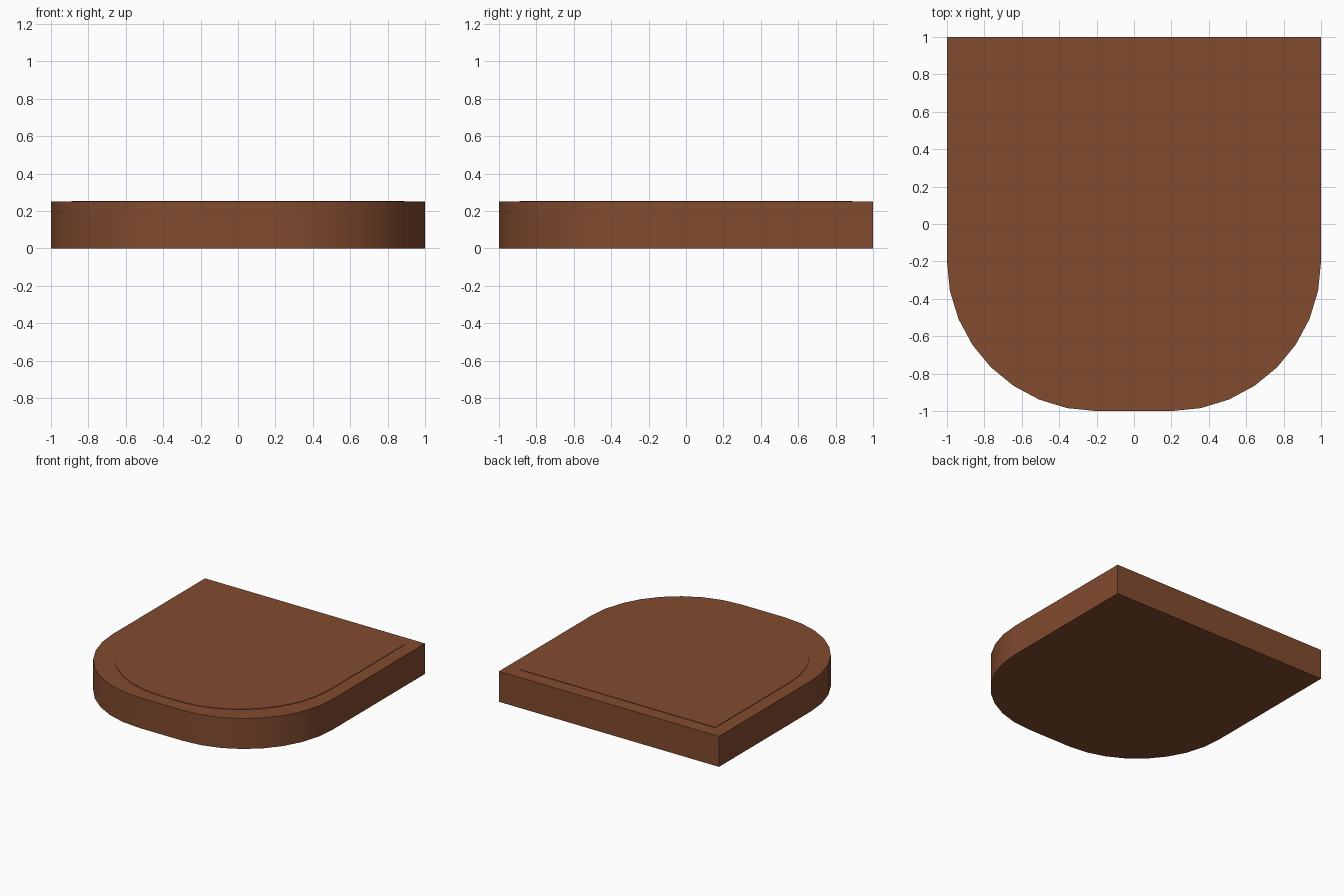
import bpy, bmesh, math

if "Cube" in bpy.data.objects:
    bpy.data.objects.remove(bpy.data.objects["Cube"])

brown = bpy.data.materials.new("brown")
brown.diffuse_color = (0.223, 0.0704, 0.0284, 1)
brown.use_nodes = True
brown.node_tree.nodes["Principled BSDF"].inputs["Base Color"].default_value = brown.diffuse_color


def outline(half, radius, steps=8):
    """Square back corners, rounded front corners, counter-clockwise."""
    c = half - radius
    pts = [(half, half), (-half, half)]
    for cx, start in ((-c, 180), (c, 270)):
        for i in range(steps + 1):
            a = math.radians(start + 90 * i / steps)
            pts.append((cx + radius * math.cos(a), -c + radius * math.sin(a)))
    return pts


def slab(name, pts, z0, z1):
    bm = bmesh.new()
    base = bm.faces.new([bm.verts.new((x, y, z0)) for x, y in pts])
    ext = bmesh.ops.extrude_face_region(bm, geom=[base], use_keep_orig=True)
    for v in ext["geom"]:
        if isinstance(v, bmesh.types.BMVert):
            v.co.z = z1
    bmesh.ops.recalc_face_normals(bm, faces=bm.faces)
    me = bpy.data.meshes.new(name)
    bm.to_mesh(me)
    bm.free()
    me.materials.append(brown)
    ob = bpy.data.objects.new(name, me)
    bpy.context.collection.objects.link(ob)
    bpy.ops.object.select_all(action='DESELECT')
    ob.select_set(True)
    bpy.context.view_layer.objects.active = ob
    bpy.ops.object.shade_smooth_by_angle(angle=math.radians(30))
    return ob


# Main board
slab("base_slab", outline(1.0, 0.8), 0, 0.25)
# Very thin raised panel on top
slab("top_panel", outline(0.89, 0.81), 0.249, 0.254)
